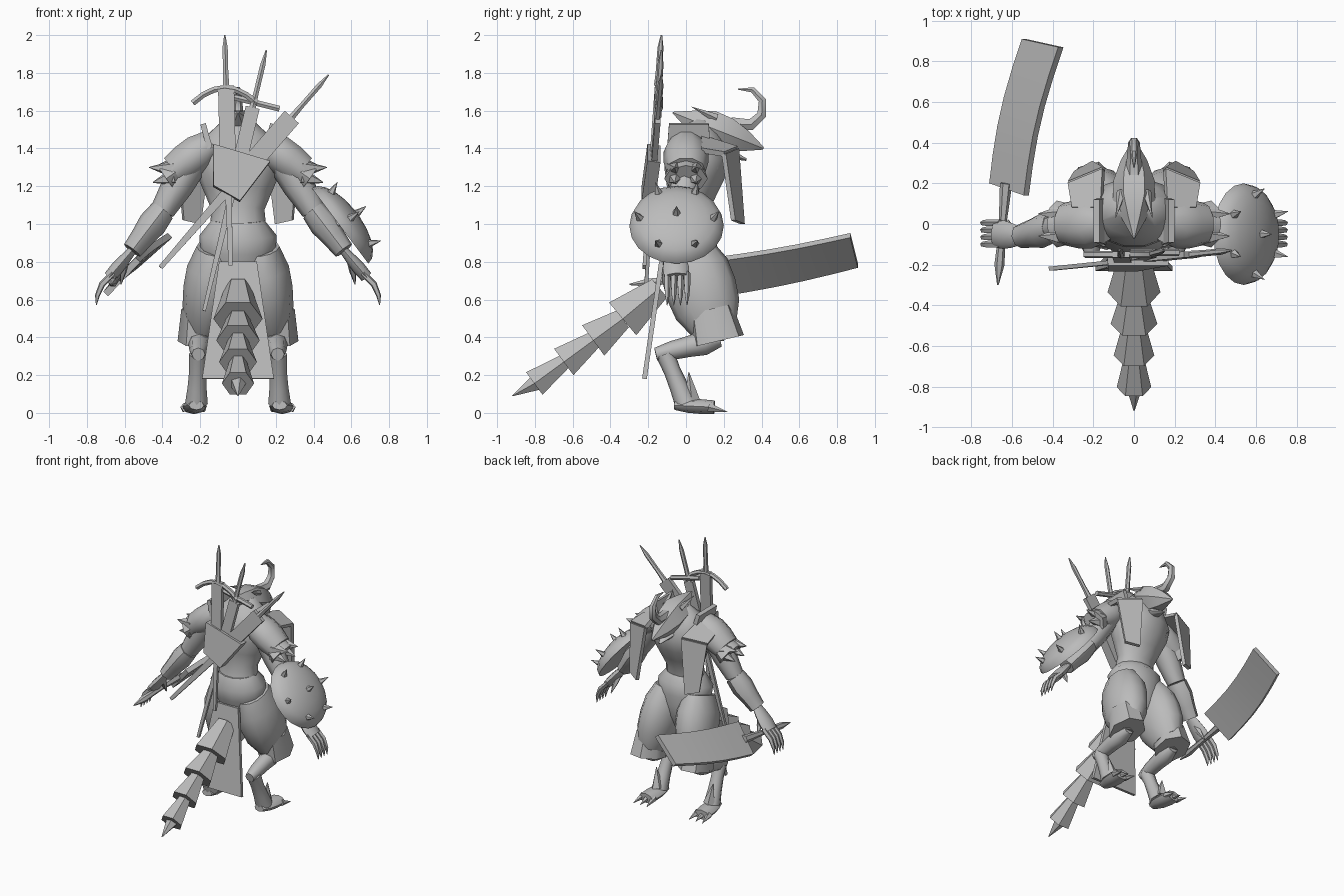
import bpy, bmesh, math
from mathutils import Vector

default_cube = bpy.data.objects.get("Cube")
if default_cube:
    bpy.data.objects.remove(default_cube)

# The single material
COLOUR = (.5, .5, .5, 1)
grey = bpy.data.materials.new("plain grey")
grey.use_nodes = True
grey.diffuse_color = COLOUR
grey.node_tree.nodes["Principled BSDF"].inputs["Base Color"].default_value = COLOUR

ACROSS = Vector((1, 0, 0))
DEPTH = Vector((0, 1, 0))
parts = []


def at(x, y, z):
    return Vector((x, y, z))


def build(name, points, faces):
    """Make one grey mesh object with outward normals."""
    shape = bmesh.new()
    corners = [shape.verts.new(point) for point in points]
    for face in faces:
        shape.faces.new([corners[index] for index in face])
    bmesh.ops.recalc_face_normals(shape, faces=shape.faces[:])
    mesh = bpy.data.meshes.new(name)
    shape.to_mesh(mesh)
    shape.free()
    mesh.materials.append(grey)
    part = bpy.data.objects.new(name, mesh)
    bpy.context.collection.objects.link(part)
    parts.append(part)


def skin(name, points, sides, mirror):
    """Close a run of equal rings, once or as a left and right pair."""
    faces = [range(sides), range(len(points) - sides, len(points))]
    for base in range(0, len(points) - sides, sides):
        for k in range(sides):
            here, following = base + k, base + (k + 1) % sides
            faces.append([here, following, following + sides, here + sides])
    if mirror:
        build("left_" + name, points, faces)
        build("right_" + name, [at(-p.x, p.y, p.z) for p in points], faces)
    else:
        build(name, points, faces)


def sweep(name, path, radii, flat=1, side=ACROSS, sides=8, mirror=False):
    """Round rings along a path; two path points are filled in evenly."""
    count = len(radii)
    if len(path) == 2:
        start, end = path
        path = [start.lerp(end, i / (count - 1)) for i in range(count)]
    points = []
    for i, radius in enumerate(radii):
        ahead, behind = path[min(i + 1, count - 1)], path[max(i - 1, 0)]
        along = (ahead - behind).normalized()
        wide = (side - along * side.dot(along)).normalized()
        deep = along.cross(wide) * flat
        for k in range(sides):
            turn = math.tau * k / sides
            points.append(path[i] + (wide * math.cos(turn) + deep * math.sin(turn)) * radius)
    skin(name, points, sides, mirror)


def spike(name, base, tip, radius, side=ACROSS, mirror=False):
    sweep(name, [base, tip], [radius, radius / 20], side=side, sides=5, mirror=mirror)


def sheet(name, start, end, thickness, bow=Vector(), steps=1, mirror=False):
    """Thick sheet between two edges, optionally bowed along its length."""
    along = end[0] + end[1] - start[0] - start[1]
    half = along.cross(start[1] - start[0]).normalized() * thickness / 2
    points = []
    for i in range(steps + 1):
        bend = bow * math.sin(math.pi * i / steps)
        near, far = [a.lerp(b, i / steps) + bend for a, b in zip(start, end)]
        points += [near + half, far + half, far - half, near - half]
    skin(name, points, 4, mirror)


# Torso
waist, neck = at(0, 0, .98), at(0, .09, 1.55)
sweep("chest", [waist, neck], [.15, .14, .18, .22, .23, .18, .08], flat=.75, sides=14)
sweep("pelvis", [at(0, .05, .62), at(0, -.01, 1.02)], [.08, .15, .18, .2, .205, .14],
      flat=.78, sides=14)
sweep("pectoral", [at(.09, .12, 1.2), at(.1, .12, 1.4)], [.04, .09, .07], flat=.8, mirror=True)

# Head with a hooked nose horn
crest, snout = at(0, -.07, 1.59), at(0, .41, 1.4)
sweep("head", [crest, snout], [.005, .06, .105, .1, .065, .008], sides=6)
sweep("lower_jaw", [at(0, .12, 1.41), at(0, .32, 1.34)], [.07, .05, .01], flat=.6)
spike("brow_spike", at(.06, .16, 1.56), at(.09, .03, 1.62), .025, mirror=True)
horn_path = [at(0, .24, 1.53)]
for i in range(5):
    turn = math.radians(i * 45 - 70)
    horn_path.append(at(0, .31 + math.cos(turn) * .1, 1.62 + math.sin(turn) * .1))
horn_radii = [.04 * (1 - i / 7) for i in range(5)] + [.003]
sweep("nose_horn", horn_path, horn_radii, sides=6)

# Strips hanging in front of the shoulders
strip_top = at(.16, .08, 1.46), at(.3, .08, 1.39)
strip_fold = at(.15, .27, 1.4), at(.32, .2, 1.37)
strip_end = at(.2, .3, 1), at(.29, .25, 1.02)
sheet("shoulder_strip", strip_top, strip_fold, .03, mirror=True)
sheet("chest_strip", strip_fold, strip_end, .025, mirror=True)

# Layered shoulder armour
sweep("shoulder_pad", [at(.14, 0, 1.43), at(.34, 0, 1.28)], [.09, .12, .12, .105],
      flat=.85, side=DEPTH, sides=10, mirror=True)
sweep("shoulder_cuff", [at(.28, 0, 1.31), at(.38, 0, 1.24)], [.09, .115],
      flat=.75, side=DEPTH, mirror=True)
sheet("shoulder_crest", (at(.15, -.1, 1.4), at(.15, .13, 1.4)),
      (at(.185, -.09, 1.53), at(.185, .12, 1.53)), .03, mirror=True)
for y in (-.06, .05):
    for drop in (0, .08):
        spike("cuff_spike", at(.34, y, 1.29 - drop / 2), at(.47 - drop / 4, y, 1.3 - drop),
              .05, side=DEPTH, mirror=True)

# Arms and bracers
shoulder, elbow, wrist = at(.24, 0, 1.34), at(.4, -.02, 1.07), at(.56, -.06, .86)
knuckles = at(.68, -.05, .72)
sweep("upper_arm", [shoulder, elbow], [.09, .085, .065], side=DEPTH, mirror=True)
sweep("bracer", [elbow, wrist], [.075, .085, .07, .06], flat=.9, side=DEPTH, mirror=True)

# Clawed hands
sweep("hand", [wrist, knuckles], [.045, .06, .07, .065], flat=.5, side=DEPTH, mirror=True)
for i in range(4):
    root = at(.66, i * .035 - .1, .74)
    finger = [root, root + at(.06, 0, -.06), root + at(.085, 0, -.12), root + at(.09, 0, -.17)]
    sweep("finger", finger, [.018, .018, .013, .002], side=DEPTH, sides=5, mirror=True)
sweep("thumb", [wrist.lerp(knuckles, .3), at(.62, .02, .68)], [.025, .02, .003],
      side=DEPTH, sides=5, mirror=True)

# Baggy trousers with flared thigh plates
sweep("trouser_leg", [at(.12, .01, .87), at(.18, .15, .44)], [.1, .135, .14, .13, .09],
      flat=1.35, sides=12, mirror=True)
sweep("thigh_plate", [at(.2, .13, .55), at(.2, .17, .38)], [.1, .12],
      flat=1.2, sides=7, mirror=True)

# Backward bent legs
knee, hock, ankle = at(.2, .14, .38), at(.21, -.11, .31), at(.22, 0, .05)
sweep("thigh", [knee + at(0, 0, .12), knee], [.07, .06], mirror=True)
sweep("calf", [knee + at(0, .04, .01), hock + at(0, -.05, 0)], [.04, .065, .055, .05, .035],
      mirror=True)
sweep("shank", [hock, ankle], [.05, .045, .05, .06], mirror=True)

# Clawed feet
heel, toes = at(.22, -.06, .04), at(.235, .15, .03)
sweep("foot", [heel, toes], [.04, .06, .065, .06], flat=.6, mirror=True)
for spread in (-.045, 0, .045):
    root = toes + at(spread, -.03, 0)
    spike("toe_claw", root, root + at(spread / 4, .1, -.025), .025, mirror=True)
spike("shin_spike", ankle + at(0, .03, .02), at(.24, .015, .215), .045, mirror=True)

# Armoured tail of overlapping flared rings
tail_root, tail_tip = at(0, -.14, .66), at(0, -.92, .09)
sag = at(0, 0, -.02)
joints = [tail_root] + [tail_root.lerp(tail_tip, (i + .25) / 5) + sag for i in range(1, 5)]
for i in range(4):
    flare = .13 - i * .015
    sweep("tail_ring", joints[i:i + 2], [flare * .55, flare], sides=6)
spike("tail_tip", joints[-1].lerp(tail_tip, -.2), tail_tip, .05)

# Rear loincloth
sheet("loincloth", (at(-.1, -.13, .8), at(.1, -.13, .8)),
      (at(-.19, -.22, .18), at(.19, -.22, .18)), .025)

# Domed shield on the left arm
centre, outward, upward = at(.54, -.05, .99), at(.8, 0, .6), at(-.6, 0, .8)
SHIELD_RADIUS, SHIELD_RISE = .25, .113
dome_angles = [math.radians(i * 17) for i in range(6)]
sweep("shield", [centre + outward * SHIELD_RISE * math.sin(a) for a in dome_angles],
      [SHIELD_RADIUS * math.cos(a) for a in dome_angles], side=DEPTH, sides=20)
sweep("shield_grip", [elbow, centre], [.03, .03], side=DEPTH, sides=6)

# Shield spikes: one in the middle and a ring of six
top = centre + outward * SHIELD_RISE
spike("shield_spike", top - outward * .01, top + outward * .06, .025, side=DEPTH)
for i in range(6):
    turn = math.tau * i / 6
    ray = DEPTH * math.cos(turn) + upward * math.sin(turn)
    root = centre + ray * .19 + outward * .06
    aim = (outward + ray / 2).normalized()
    spike("shield_spike", root, root + aim * .075, .025, side=DEPTH)

# Cleaver in the right hand
sheet("cleaver_blade", (at(-.7, .2, .63), at(-.53, .14, .81)),
      (at(-.54, .91, .78), at(-.36, .87, .94)), .035, bow=at(-.025, 0, -.01), steps=5)
sweep("cleaver_handle", [at(-.63, .2, .73), at(-.67, -.3, .68)],
      [.03, .025, .018, .02, .025, .004], sides=6)


# Swords carried on the back
def sword(name, pommel_x, pommel_z, tip_x, tip_z, width):
    pommel, tip = at(pommel_x, -.13, pommel_z), at(tip_x, -.22, tip_z)
    guard, middle = pommel.lerp(tip, .22), pommel.lerp(tip, .55)
    half = (tip - guard).cross(DEPTH).normalized() * width / 2
    sweep(name + "_handle", [pommel, guard], [.004, .016, .016, .016, .02], side=DEPTH, sides=6)
    sheet(name + "_blade", (guard + half, guard - half), (middle + half, middle - half), .03)
    half = half / 2
    blunt = middle + half, middle - half
    sheet(name + "_point", blunt, (tip + half / 2, tip - half / 2), .02)


sword("tall_sword", -.07, 2, -.04, .78, .085)
sword("middle_sword", .15, 1.92, -.18, .54, .075)
sword("wide_sword", .48, 1.79, -.41, .77, .1)
bends = [i / 3 - 1 for i in range(7)]
sweep("curved_guard", [at(bend * .17 - .07, -.15, 1.72 - bend * bend * .08) for bend in bends],
      [.018 for bend in bends], side=DEPTH, sides=6)
sweep("straight_guard", [at(-.02, -.14, 1.67), at(.22, -.14, 1.61)], [.018, .018],
      side=DEPTH, sides=6)

# Holder for the swords
sheet("sword_holder", (at(-.13, -.17, 1.42), at(.17, -.17, 1.33)),
      (at(-.13, -.2, 1.2), at(.01, -.2, 1.12)), .07)

# Smooth shading that keeps the sharp edges
bpy.ops.object.select_all(action='DESELECT')
for part in parts:
    part.select_set(True)
bpy.context.view_layer.objects.active = parts[0]
bpy.ops.object.shade_smooth_by_angle(angle=math.radians(48))
